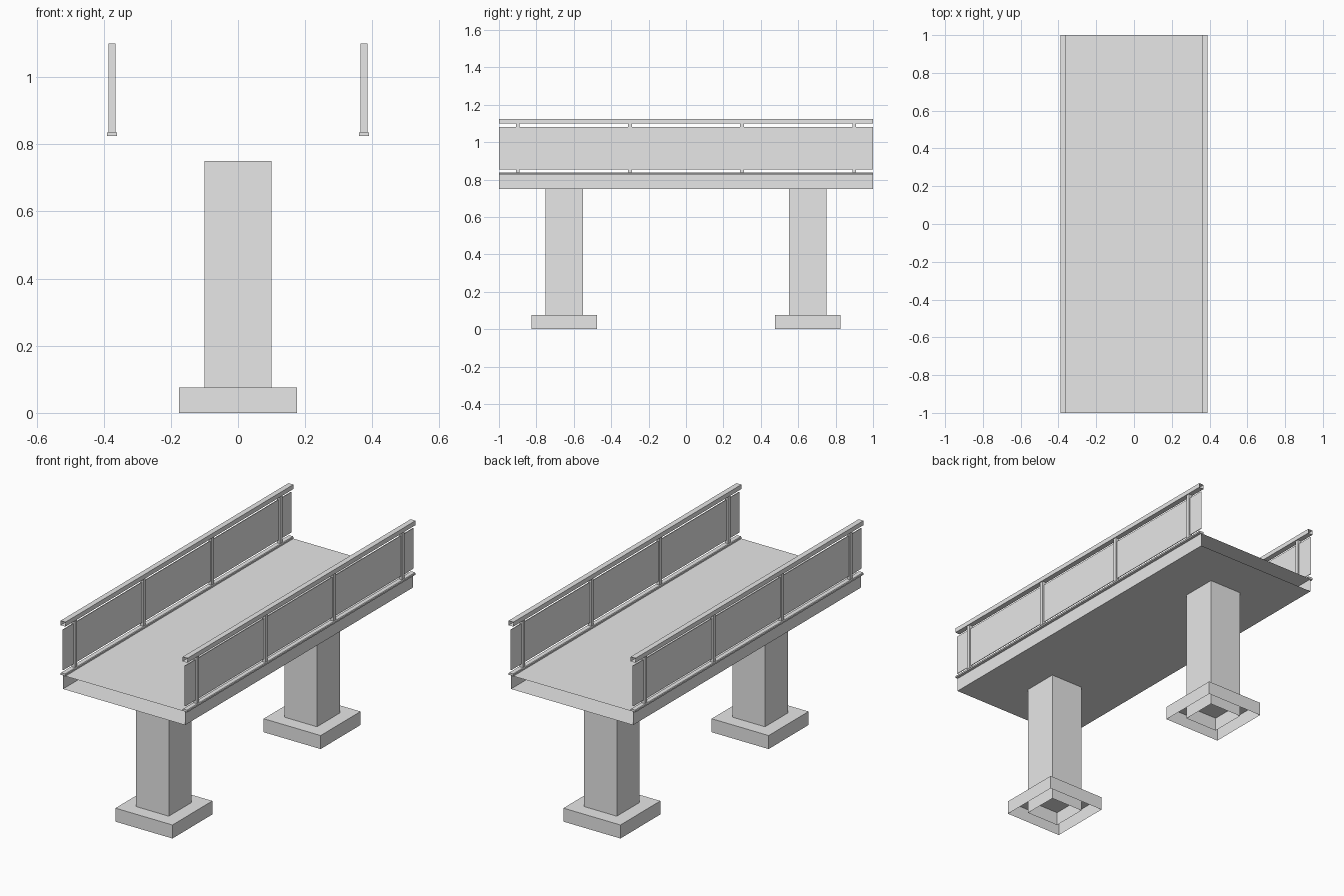
import bpy, bmesh
from mathutils import Vector

if "Cube" in bpy.data.objects:
    bpy.data.objects.remove(bpy.data.objects["Cube"])

concrete = bpy.data.materials.new("light_grey")
concrete.diffuse_color = (0.8, 0.8, 0.8, 1)
concrete.use_nodes = True
concrete.node_tree.nodes["Principled BSDF"].inputs["Base Color"].default_value = concrete.diffuse_color


def finish(name, bm):
    mesh = bpy.data.meshes.new(name)
    bm.to_mesh(mesh)
    bm.free()
    mesh.materials.append(concrete)
    obj = bpy.data.objects.new(name, mesh)
    bpy.context.collection.objects.link(obj)
    return obj


def box(name, lo, hi, drop=()):
    """Box between two corners, leaving out faces whose normal is in drop."""
    lo, hi = Vector(lo), Vector(hi)
    bm = bmesh.new()
    bmesh.ops.create_cube(bm, size=1)
    bm.normal_update()
    gone = [f for f in bm.faces if any(f.normal.dot(Vector(d)) > 0.9 for d in drop)]
    bmesh.ops.delete(bm, geom=gone, context='FACES')
    for v in bm.verts:
        v.co = Vector((v.co[i] * (hi[i] - lo[i]) + (hi[i] + lo[i]) / 2 for i in range(3)))
    return finish(name, bm)


def extrude_y(name, profile, y0, y1):
    """Closed x-z profile extruded along y."""
    bm = bmesh.new()
    face = bm.faces.new([bm.verts.new((x, y0, z)) for x, z in profile])
    out = bmesh.ops.extrude_face_region(bm, geom=[face], use_keep_orig=True)
    for v in out["geom"]:
        if isinstance(v, bmesh.types.BMVert):
            v.co.y = y1
    bmesh.ops.recalc_face_normals(bm, faces=bm.faces)
    return finish(name, bm)


ENDS = [(0, 1, 0), (0, -1, 0)]
BOTTOM = [(0, 0, -1)]

# Hollow deck with open ends
box("deck", (-0.375, -1, 0.75), (0.375, 1, 0.825), ENDS)

# Piers on footings, both open underneath
for side, y in (("front", -0.65), ("back", 0.65)):
    box(side + "_pier", (-0.1, y - 0.1, 0), (0.1, y + 0.1, 0.75), BOTTOM)
    box(side + "_footing", (-0.175, y - 0.175, 0), (0.175, y + 0.175, 0.075), BOTTOM)

# Railings on both edges
for side, s in (("left", -1), ("right", 1)):
    x = 0.375 * s
    # Top rail, open at the ends
    box(side + "_handrail", (x - 0.015, -1, 1.1), (x + 0.015, 1, 1.125), ENDS)
    # Bottom strip with a stepped top edge
    extrude_y(side + "_base_strip",
              [(x - 0.015, 0.825), (x + 0.015, 0.825), (x + 0.015, 0.833),
               (x + 0.012, 0.837), (x - 0.012, 0.837), (x - 0.015, 0.833)], -1, 1)
    # Thin infill panel
    box(side + "_panel", (x - 0.002, -1, 0.855), (x + 0.002, 1, 1.08), ENDS)
    # Posts
    for i, y in enumerate((-0.9, -0.3, 0.3, 0.9)):
        box(f"{side}_post_{i + 1}", (x - 0.01, y - 0.01, 0.825), (x + 0.01, y + 0.01, 1.1))
